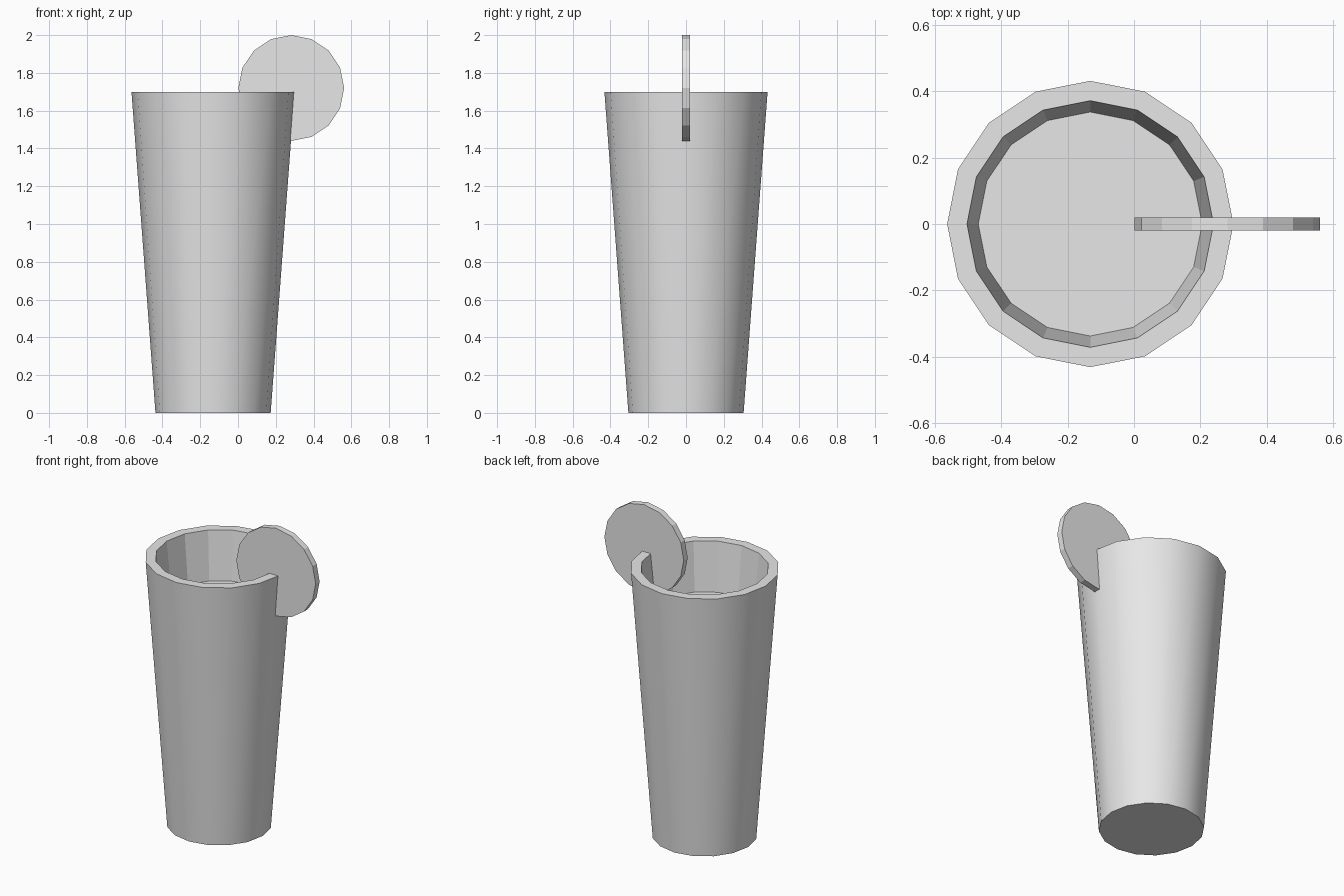
import bpy, bmesh, math

cube = bpy.data.objects.get("Cube")
if cube:
    bpy.data.objects.remove(cube, do_unlink=True)

SIDES = 16

grey = bpy.data.materials.new("light_grey")
grey.use_nodes = True
COLOR = (0.8, 0.8, 0.8, 1)
grey.diffuse_color = COLOR
bsdf = next(n for n in grey.node_tree.nodes if n.type == 'BSDF_PRINCIPLED')
bsdf.inputs["Base Color"].default_value = COLOR


def lathe(name, profile, location, smooth_bands=()):
    """Turn (radius, z) rings into a closed shape with capped ends."""
    bm = bmesh.new()
    rings = []
    for r, z in profile:
        angles = [math.tau * i / SIDES for i in range(SIDES)]
        rings.append([bm.verts.new((r * math.cos(a), r * math.sin(a), z)) for a in angles])
    for band, (low, high) in enumerate(zip(rings, rings[1:])):
        for i in range(SIDES):
            j = (i + 1) % SIDES
            face = bm.faces.new((low[i], low[j], high[j], high[i]))
            face.smooth = band in smooth_bands
    bm.faces.new(rings[0][::-1])
    bm.faces.new(rings[-1])
    # Flat surfaces keep a crisp border against smooth walls
    for edge in bm.edges:
        if edge.calc_face_angle(0) > math.radians(30):
            edge.smooth = False
    mesh = bpy.data.meshes.new(name)
    bm.to_mesh(mesh)
    bm.free()
    mesh.materials.append(grey)
    obj = bpy.data.objects.new(name, mesh)
    obj.location = location
    bpy.context.collection.objects.link(obj)
    return obj


# Tapered glass: outer wall, rim, inner wall and the drink surface
lathe("drinking_glass",
      [(0.305, 0), (0.432, 1.7), (0.372, 1.7), (0.338, 1.39)],
      (-0.132, 0, 0), smooth_bands=(0,))

# Round fruit slice sitting upright on the rim
fruit_slice = lathe("fruit_slice", [(0.28, -0.02), (0.28, 0.02)], (0.282, 0, 1.72))
fruit_slice.rotation_euler.x = math.pi / 2
